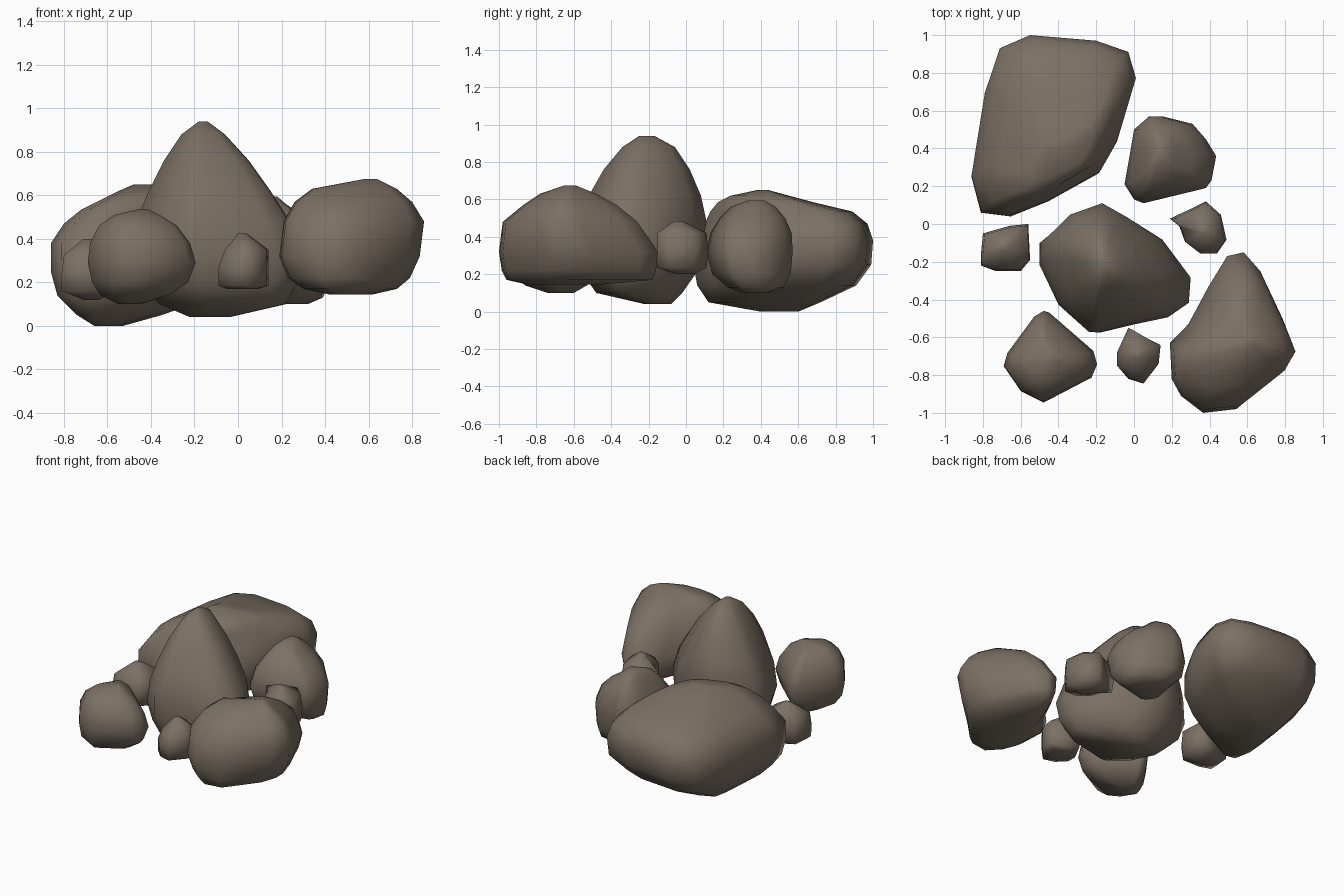
import bpy, bmesh

stone = bpy.data.materials.new("stone brown")
stone.diffuse_color = (0.2, 0.163, 0.127, 1)


def rock(name, outline, levels):
    """Loft the plan outline through levels of (z, xmin, xmax, ymin, ymax)."""
    xs, ys = [p[0] for p in outline], [p[1] for p in outline]
    ax, bx, ay, by = min(xs), max(xs), min(ys), max(ys)
    bm = bmesh.new()
    rings = []
    for z, x0, x1, y0, y1 in levels:
        rings.append([bm.verts.new((x0 + (x - ax) / (bx - ax) * (x1 - x0),
                                    y0 + (y - ay) / (by - ay) * (y1 - y0), z))
                      for x, y in outline])
    n = len(outline)
    for lo, hi in zip(rings, rings[1:]):
        for i in range(n):
            j = (i + 1) % n
            bm.faces.new((lo[i], lo[j], hi[j], hi[i]))
    bm.faces.new(rings[0])
    bm.faces.new(rings[-1])
    bmesh.ops.recalc_face_normals(bm, faces=bm.faces)
    for f in bm.faces:
        f.smooth = True
    me = bpy.data.meshes.new(name)
    bm.to_mesh(me)
    bm.free()
    me.materials.append(stone)
    ob = bpy.data.objects.new(name, me)
    bpy.context.collection.objects.link(ob)


# large boulder, back left
rock("back_boulder",
     [(-.86, .25), (-.81, .06), (-.65, .04), (-.45, .12), (-.18, .27), (-.09, .43), (.01, .77),
      (-.03, .91), (-.2, .97), (-.55, 1), (-.71, .93), (-.79, .69)],
     [(0, -.66, -.53, .4, .6), (.05, -.74, -.35, .12, .72), (.14, -.83, -.1, .06, .91),
      (.25, -.86, 0, .04, .99), (.38, -.86, .01, .05, 1), (.47, -.8, -.02, .1, .97),
      (.535, -.72, -.08, .13, .89), (.585, -.62, -.15, .17, .68), (.62, -.55, -.22, .24, .55),
      (.65, -.48, -.36, .38, .44)])

# tall pointed boulder, centre
rock("tall_boulder",
     [(-.5, -.08), (-.5, -.2), (-.4, -.42), (-.24, -.57), (-.18, -.575), (0, -.53), (.18, -.49),
      (.29, -.41), (.3, -.27), (.15, -.06), (-.02, .04), (-.16, .11), (-.35, .05)],
     [(.04, -.22, -.04, -.22, -.08), (.1, -.36, .22, -.48, -.02), (.2, -.46, .28, -.55, .05),
      (.32, -.5, .3, -.575, .08), (.48, -.47, .24, -.575, .11), (.62, -.41, .15, -.52, .08),
      (.76, -.34, .05, -.44, .02), (.88, -.26, -.06, -.34, -.06), (.94, -.18, -.14, -.25, -.17)])

# broad boulder, front right
rock("right_boulder",
     [(.5, -.17), (.59, -.15), (.68, -.25), (.8, -.5), (.85, -.64), (.79, -.76), (.55, -.98),
      (.37, -1), (.25, -.91), (.2, -.82), (.19, -.63), (.29, -.53), (.4, -.33)],
     [(.145, .42, .62, -.85, -.45), (.17, .3, .73, -.96, -.18), (.22, .23, .79, -.985, -.16),
      (.32, .19, .835, -1, -.15), (.48, .21, .855, -.98, -.26), (.57, .26, .8, -.87, -.37),
      (.63, .34, .73, -.78, -.48), (.675, .58, .64, -.65, -.59)])

# medium rocks
rock("front_left_rock",
     [(-.69, -.75), (-.67, -.68), (-.53, -.49), (-.48, -.46), (-.45, -.47), (-.22, -.67),
      (-.2, -.74), (-.23, -.81), (-.48, -.94), (-.6, -.88)],
     [(.1, -.55, -.45, -.74, -.6), (.14, -.63, -.32, -.86, -.53), (.2, -.67, -.23, -.93, -.48),
      (.29, -.69, -.195, -.945, -.46), (.38, -.68, -.22, -.94, -.48), (.46, -.64, -.28, -.9, -.53),
      (.51, -.57, -.36, -.83, -.6), (.535, -.46, -.41, -.73, -.68)])
rock("back_right_rock",
     [(-.05, .21), (0, .13), (.05, .11), (.38, .19), (.41, .23), (.435, .36), (.38, .45),
      (.31, .53), (.15, .57), (.08, .57), (0, .5), (-.02, .38)],
     [(.1, .2, .32, .3, .44), (.13, .06, .39, .22, .52), (.2, -.02, .42, .14, .56),
      (.32, -.05, .435, .11, .57), (.42, -.02, .39, .13, .565), (.5, .03, .31, .18, .53),
      (.56, .07, .22, .24, .48), (.595, .11, .18, .33, .42)])

# small stones
rock("right_pebble",
     [(.19, .03), (.24, -.01), (.27, -.09), (.35, -.15), (.44, -.15), (.49, -.08), (.46, .05),
      (.38, .12), (.32, .09)],
     [(.2, .3, .41, -.05, .04), (.235, .2, .48, -.155, .11), (.32, .19, .49, -.155, .12),
      (.42, .2, .48, -.155, .11), (.485, .33, .39, -.06, -.02)])
rock("left_pebble",
     [(-.81, -.16), (-.8, -.05), (-.66, -.01), (-.56, 0), (-.55, -.19), (-.6, -.25),
      (-.73, -.25), (-.81, -.22)],
     [(.12, -.71, -.64, -.15, -.09), (.16, -.81, -.555, -.24, -.01), (.24, -.81, -.55, -.25, 0),
      (.325, -.8, -.555, -.24, -.01), (.4, -.71, -.67, -.14, -.1)])
rock("front_pebble",
     [(-.09, -.68), (-.03, -.55), (.06, -.6), (.14, -.64), (.13, -.74), (.05, -.845),
      (-.03, -.82), (-.09, -.75)],
     [(.17, -.05, .09, -.77, -.62), (.185, -.09, .14, -.83, -.57), (.27, -.09, .14, -.845, -.55),
      (.35, -.06, .14, -.83, -.56), (.425, 0, .04, -.71, -.67)])
